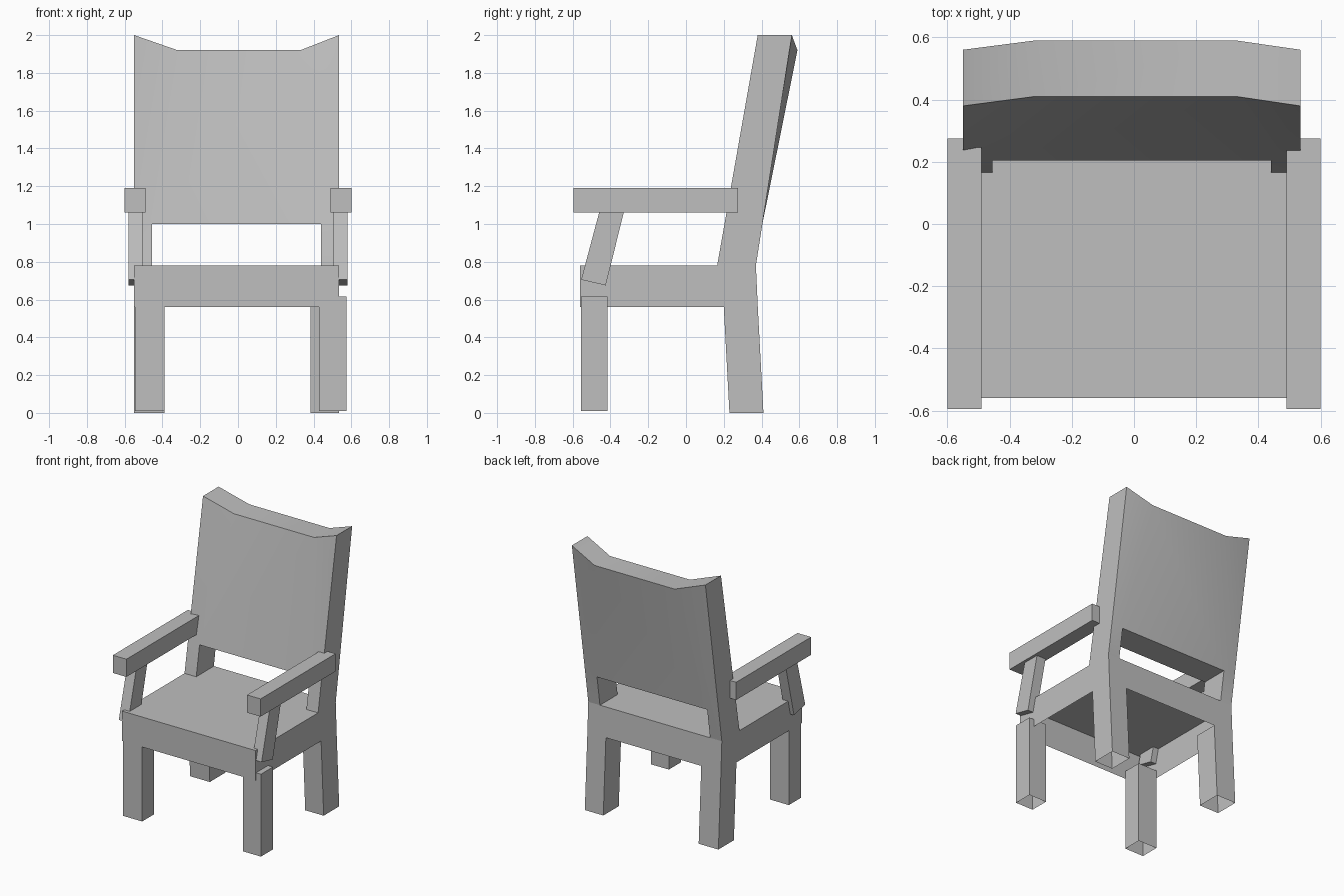
import bpy
import bmesh
import math

if "Cube" in bpy.data.objects:
    bpy.data.objects.remove(bpy.data.objects["Cube"], do_unlink=True)

grey = bpy.data.materials.new("plain_grey")
grey.use_nodes = True
tone = (0.52, 0.52, 0.52, 1.0)
grey.diffuse_color = tone
grey.node_tree.nodes["Principled BSDF"].inputs["Base Color"].default_value = tone


def finish(name, bm):
    bmesh.ops.recalc_face_normals(bm, faces=bm.faces)
    mesh = bpy.data.meshes.new(name)
    bm.to_mesh(mesh)
    bm.free()
    mesh.materials.append(grey)
    obj = bpy.data.objects.new(name, mesh)
    bpy.context.collection.objects.link(obj)
    return obj


def column(name, x, low, high, top=True, bottom=False):
    """Four-sided column; low and high give the front and back (y, z) points."""
    bm = bmesh.new()
    rings = []
    for front, back in (low, high):
        corners = [(x[0], *front), (x[1], *front), (x[1], *back), (x[0], *back)]
        rings.append([bm.verts.new(c) for c in corners])
    a, b = rings
    for i in range(4):
        j = (i + 1) % 4
        bm.faces.new((a[i], a[j], b[j], b[i]))
    if top:
        bm.faces.new(b)
    if bottom:
        bm.faces.new(a[::-1])
    return finish(name, bm)


LEFT, RIGHT = 0.535, -0.55
SEAT_LOW, SEAT_TOP = 0.56, 0.78

# Hollow seat, open underneath
column("seat", (RIGHT, LEFT),
       ((-0.56, SEAT_LOW), (0.38, SEAT_LOW)),
       ((-0.56, SEAT_TOP), (0.37, SEAT_TOP)))

# Legs, open at the feet
for side, rear_x, front_x in (("right", (RIGHT, -0.39), (-0.545, -0.39)),
                              ("left", (0.385, LEFT), (0.43, 0.575))):
    column(side + "_rear_leg", rear_x,
           ((0.23, 0), (0.41, 0)),
           ((0.20, SEAT_LOW), (0.38, SEAT_LOW)), top=False)
    column(side + "_front_leg", front_x,
           ((-0.555, 0.01), (-0.415, 0.01)),
           ((-0.555, 0.615), (-0.415, 0.615)))

# Armrests and their slanted supports
for side, s in (("left", 1), ("right", -1)):
    column(side + "_armrest", (s * 0.49, s * 0.60),
           ((-0.595, 1.06), (0.275, 1.06)),
           ((-0.595, 1.19), (0.275, 1.19)), bottom=True)
    column(side + "_arm_support", (s * 0.505, s * 0.58),
           ((-0.555, 0.705), (-0.425, 0.675)),
           ((-0.46, 1.06), (-0.33, 1.06)), bottom=True)


# Backrest with uprights: a grid of blocks with the lower middle left open
def back_point(col, row, depth):
    inner = col in (1, 2)
    z = (SEAT_TOP, 1.0, 1.92 if inner else 2.0)[row]
    xs = (RIGHT, -0.32, 0.33, LEFT) if row == 2 else (RIGHT, -0.455, 0.44, LEFT)
    start, slope = ((0.165, 0.176), (0.37, 0.156))[depth]
    y = start + slope * (z - SEAT_TOP)
    if inner and row == 2:
        y = (0.41, 0.59)[depth]
    return xs[col], y, z


bm = bmesh.new()
grid = {(c, r, d): bm.verts.new(back_point(c, r, d))
        for c in range(4) for r in range(3) for d in range(2)}
walls = {}
for c in range(3):
    for r in range(2):
        if (c, r) == (1, 0):
            continue
        for axis in range(3):
            for offset in (0, 1):
                quad = []
                for u, v in ((0, 0), (1, 0), (1, 1), (0, 1)):
                    step = [u, v]
                    step.insert(axis, offset)
                    quad.append((c + step[0], r + step[1], step[2]))
                walls.setdefault(frozenset(quad), []).append(quad)
for uses in walls.values():
    on_seat = all(key[1] == 0 for key in uses[0])
    if len(uses) == 1 and not on_seat:
        bm.faces.new([grid[key] for key in uses[0]])
bmesh.ops.delete(bm, geom=[v for v in bm.verts if not v.link_faces], context="VERTS")
backrest = finish("backrest", bm)

bpy.ops.object.select_all(action="DESELECT")
backrest.select_set(True)
bpy.context.view_layer.objects.active = backrest
bpy.ops.object.shade_smooth_by_angle(angle=math.radians(30))
